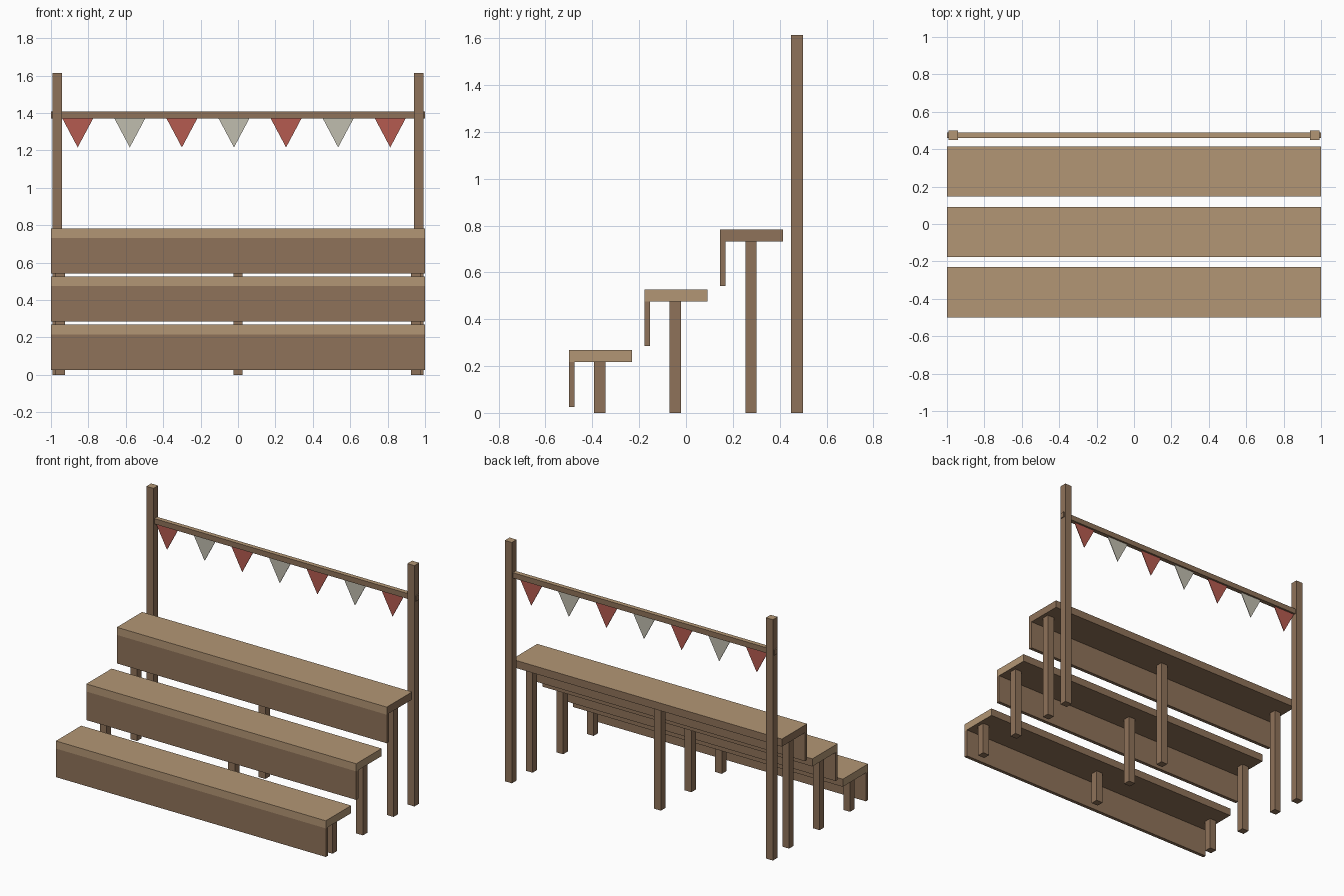
import bpy
import bmesh

if "Cube" in bpy.data.objects:
    bpy.data.objects.remove(bpy.data.objects["Cube"])


def material(name, rgb):
    m = bpy.data.materials.new(name)
    m.diffuse_color = (*rgb, 1.0)
    m.use_nodes = True
    m.node_tree.nodes["Principled BSDF"].inputs["Base Color"].default_value = m.diffuse_color
    return m


BROWN = material("brown wood", (0.275, 0.17, 0.10))
TAN = material("tan wood", (0.45, 0.305, 0.176))
RED = material("red cloth", (0.46, 0.105, 0.08))
GREY = material("pale grey cloth", (0.53, 0.51, 0.43))


def finish(name, bm, mats, rule=None):
    bmesh.ops.recalc_face_normals(bm, faces=bm.faces)
    bm.normal_update()
    if rule:
        for f in bm.faces:
            f.material_index = 1 if rule(f.normal) else 0
    me = bpy.data.meshes.new(name)
    bm.to_mesh(me)
    bm.free()
    for m in mats:
        me.materials.append(m)
    ob = bpy.data.objects.new(name, me)
    bpy.context.collection.objects.link(ob)
    return ob


def box(name, x, y, z, rule=lambda n: n.z > 0.5):
    """Box from (min, max) ranges; faces matching the rule are tan."""
    bm = bmesh.new()
    bmesh.ops.create_cube(bm, size=1)
    for v in bm.verts:
        for i, (a, b) in enumerate((x, y, z)):
            v.co[i] = (a + b) / 2 + v.co[i] * (b - a)
    return finish(name, bm, [BROWN, TAN], rule)


def top_and_front(n):
    return n.z > 0.5 or n.y < -0.5


def top_front_and_ends(n):
    return top_and_front(n) or abs(n.x) > 0.5


# three stepped benches: plank, hanging front board, three legs
for i, (y, top) in enumerate(((-0.499, 0.268), (-0.177, 0.527), (0.146, 0.783))):
    under = top - 0.051
    box(f"bench_plank_{i + 1}", (-1, 1), (y, y + 0.268), (under, top),
        top_and_front if i == 2 else top_front_and_ends)
    box(f"front_board_{i + 1}", (-1, 1), (y, y + 0.023), (top - 0.242, under))
    for j, x in enumerate((-0.95, 0, 0.95)):
        box(f"leg_{i + 1}_{j + 1}", (x - 0.025, x + 0.025),
            (y + 0.107, y + 0.156), (0, under))

# rear posts and the rail between them
for side, x in (("left", -0.967), ("right", 0.967)):
    box(f"post_{side}", (x - 0.026, x + 0.026), (0.449, 0.499), (0, 1.613))
box("bunting_rail", (-0.999, 0.999), (0.459, 0.489), (1.371, 1.407))

# triangular bunting flags, alternating colours
for i in range(7):
    x = -0.857 + i * 0.2785
    bm = bmesh.new()
    vs = [bm.verts.new(p) for p in ((x - 0.084, 0.472, 1.374),
                                    (x + 0.084, 0.472, 1.374),
                                    (x, 0.472, 1.216))]
    face = bm.faces.new(vs)
    ext = bmesh.ops.extrude_face_region(bm, geom=[face])
    for v in ext["geom"]:
        if isinstance(v, bmesh.types.BMVert):
            v.co.y += 0.004
    finish(f"flag_{i + 1}", bm, [GREY if i % 2 else RED])
